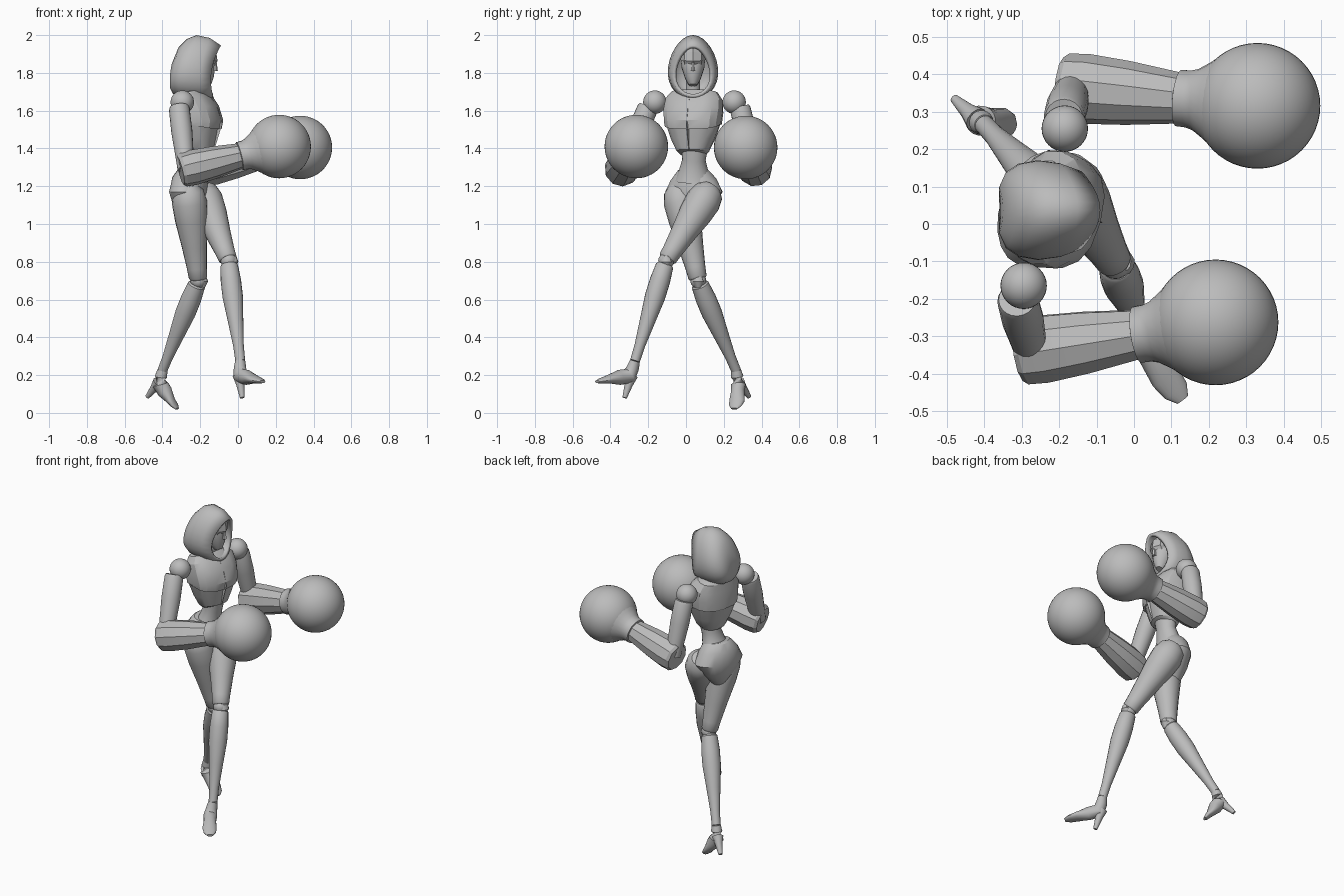
import bpy, bmesh
from math import sin, cos, pi, radians
from mathutils import Vector

cube = bpy.data.objects.get("Cube")
if cube:
    bpy.data.objects.remove(cube)

grey = bpy.data.materials.new("plain grey")
grey.use_nodes = True
GREY = (0.5, 0.5, 0.5, 1)
grey.diffuse_color = GREY
grey.node_tree.nodes["Principled BSDF"].inputs["Base Color"].default_value = GREY


def skin(name, rings, angle=35, thick=0, cap=True):
    """Join equal rings of points into one surface."""
    bm = bmesh.new()
    loops = [[bm.verts.new(p) for p in r] for r in rings]
    n = len(loops[0])
    for lo, hi in zip(loops, loops[1:]):
        for i in range(n):
            j = (i + 1) % n
            bm.faces.new((lo[i], lo[j], hi[j], hi[i]))
    bm.faces.new(loops[0][::-1])
    if cap:
        bm.faces.new(loops[-1])
    bmesh.ops.recalc_face_normals(bm, faces=bm.faces)
    mesh = bpy.data.meshes.new(name)
    bm.to_mesh(mesh)
    bm.free()
    mesh.materials.append(grey)
    ob = bpy.data.objects.new(name, mesh)
    bpy.context.collection.objects.link(ob)
    if thick:
        mod = ob.modifiers.new("shell", "SOLIDIFY")
        mod.thickness = thick
    bpy.ops.object.select_all(action="DESELECT")
    ob.select_set(True)
    bpy.context.view_layer.objects.active = ob
    bpy.ops.object.shade_smooth_by_angle(angle=radians(angle))
    return ob


def tube(name, sections, hint=(1, 0, 0), sides=20, power=1.0, angle=35):
    """Sweep ellipses (point, radius along hint, radius across) along a path."""
    pts = [Vector(s[0]) for s in sections]
    rings = []
    for k, s in enumerate(sections):
        t = (pts[min(k + 1, len(pts) - 1)] - pts[max(k - 1, 0)]).normalized()
        a = Vector(hint)
        a = (a - t * a.dot(t)).normalized()
        b = t.cross(a)
        ra, rb = s[1], s[-1]
        ring = []
        for i in range(sides):
            c, d = cos(2 * pi * i / sides), sin(2 * pi * i / sides)
            c, d = (abs(v) ** power * (1 if v > 0 else -1) for v in (c, d))
            ring.append(pts[k] + a * ra * c + b * rb * d)
        rings.append(ring)
    return skin(name, rings, angle)


def limb(name, p, q, profile, **kw):
    """Straight limb from p to q with (fraction, radius) profile."""
    p, q = Vector(p), Vector(q)
    return tube(name, [(p.lerp(q, t), r) for t, r in profile], **kw)


def ball(name, centre, radius, seg=32):
    c = Vector(centre)
    bpy.ops.mesh.primitive_uv_sphere_add(segments=seg, ring_count=seg // 2, radius=radius, location=c)
    ob = bpy.context.object
    ob.name = name
    ob.data.materials.append(grey)
    bpy.ops.object.shade_smooth()
    return ob


def body(name, origin, yaw, rows, **kw):
    """Stacked body rings: height, forward shift, depth, half width."""
    f = Vector((cos(radians(yaw)), sin(radians(yaw)), 0))
    o = Vector(origin)
    return tube(name, [(o + f * s + Vector((0, 0, z)), d, w) for z, s, d, w in rows], hint=f, **kw)


# Hood: open egg shell facing +x; rows are top x, top z, bottom x, bottom z, half width
HEAD_Y = 0.037
hood_rows = [(-.357, 1.80, -.358, 1.76, .015), (-.35, 1.85, -.36, 1.72, .06),
             (-.315, 1.935, -.345, 1.69, .10), (-.27, 1.98, -.31, 1.67, .123),
             (-.22, 2.0, -.25, 1.66, .132), (-.15, 1.985, -.19, 1.66, .124),
             (-.09, 1.945, -.13, 1.67, .104)]
hood = []
for k, (xt, zt, xb, zb, w) in enumerate(hood_rows):
    ring = []
    for i in range(28):
        a = 2 * pi * i / 28
        m = (1 + cos(a)) / 2
        dent = .03 * sin(a) ** 2 * k / 6
        ring.append((xb + (xt - xb) * m - dent, HEAD_Y + w * sin(a) * (1 - .16 * cos(a)),
                     zb + (zt - zb) * m))
    hood.append(ring)
skin("hood", hood, 40, thick=.018, cap=False)

# Face, brow mask and neck
body("face", (-.2, HEAD_Y, 0), 0, [(1.735, .035, .025, .022), (1.77, .025, .05, .042), (1.83, .01, .068, .062),
     (1.88, .005, .068, .066), (1.93, 0, .05, .05), (1.95, 0, .02, .02)], sides=14)
body("brow_mask", (-.2, HEAD_Y, 0), 0, [(1.862, .012, .066, .06), (1.87, .02, .072, .066), (1.90, .016, .07, .062),
     (1.935, .01, .045, .03)], sides=8, angle=20)
body("nose_ridge", (-.125, HEAD_Y, 0), 0, [(1.81, 0, .018, .014), (1.875, 0, .01, .007)], sides=6)
tube("neck", [((-.24, .04, 1.66), .05), ((-.225, .037, 1.71), .038), ((-.215, .037, 1.78), .038)])

# Torso, turned slightly to the right
CHEST = (-.24, .045, 0)
body("chest_plate", CHEST, -15, [(1.525, .032, .118, .148), (1.535, .034, .123, .153), (1.60, .022, .112, .16),
     (1.655, .005, .09, .155), (1.695, -.01, .066, .125), (1.71, -.01, .04, .07)], sides=16, power=.8, angle=25)
body("ribcage", CHEST, -15, [(1.37, .045, .058, .068), (1.385, .04, .075, .086), (1.45, .034, .095, .118),
     (1.53, .03, .115, .146)], sides=16, power=.85, angle=25)
body("sternum_ridge", CHEST, -15, [(1.40, .10, .02, .008), (1.53, .142, .02, .008), (1.60, .122, .02, .008),
     (1.66, .085, .02, .008)], sides=4)
tube("abdomen", [((-.235, .04, 1.23), .08, .1), ((-.225, .04, 1.28), .062, .078), ((-.21, .042, 1.34), .055, .062),
     ((-.2, .045, 1.42), .06, .075)])

# Pelvis with a raised belt edge
PELVIS = (-.255, .04, 0)
body("pelvis", PELVIS, -19, [(1.0, .0, .03, .025), (1.04, 0, .06, .055), (1.10, 0, .085, .115), (1.17, -.005, .098, .158),
     (1.235, 0, .09, .125), (1.27, .01, .075, .095), (1.285, .012, .062, .082)], sides=20, angle=30)

# Legs: hip, knee, ankle, heel base, heel tip, ball of foot, toe
legs = {
    "left": ((-.185, .115, 1.16), (-.05, -.105, .805), (.012, -.27, .275),
             (.0, -.28, .2), (.022, -.325, .08), (.085, -.41, .178), (.13, -.47, .165)),
    "right": ((-.262, -.035, 1.16), (-.21, .065, .70), (-.40, .265, .225),
              (-.425, .28, .17), (-.48, .335, .085), (-.355, .27, .065), (-.322, .255, .022)),
}
for side, (hip, knee, ankle, heel, tip, sole, toe) in legs.items():
    limb(side + "_thigh", hip, knee, [(-.1, .05), (-.03, .08), (.1, .093), (.3, .087), (.6, .067),
                                      (.85, .053), (.96, .049), (.98, .042)])
    ball(side + "_knee", knee, .042, 24)
    limb(side + "_shin", knee, ankle, [(.035, .04), (.05, .047), (.2, .054), (.36, .054), (.6, .041),
                                       (.85, .028), (1, .026)])
    kneecap = Vector(knee) + Vector((.022, 0, -.005))
    body(side + "_kneecap", kneecap, -20, [(-.035, 0, .012, .014), (0, 0, .03, .033), (.03, 0, .02, .022)], sides=10)
    # High-heeled foot
    a, h, s, e = (Vector(v) for v in (ankle, heel, sole, toe))
    fore = (e - h).normalized()
    tube(side + "_foot", [(a, .027), (a.lerp(h, .5) + fore * .008, .033), (h + fore * .025, .042, .04),
                          (h.lerp(s, .55), .04, .036), (s, .022, .042), (s.lerp(e, .6), .015, .036),
                          (e, .008, .018)], hint=(0, 0, 1))
    limb(side + "_heel", h + fore * .01, tip, [(0, .034), (.4, .022), (1, .012)], sides=12)

# Arms: shoulder, upper arm start, elbow, glove centre
arms = {
    "left": ((-.185, .255, 1.645), (-.187, .285, 1.62), (-.165, .365, 1.29), (.33, .316, 1.405)),
    "right": ((-.295, -.165, 1.645), (-.312, -.2, 1.62), (-.275, -.34, 1.29), (.218, -.263, 1.41)),
}
for side, (shoulder, top, elbow, glove) in arms.items():
    ball(side + "_shoulder", shoulder, .062)
    limb(side + "_upper_arm", top, elbow, [(0, .05), (.04, .055), (.4, .056), (.8, .048), (1, .045)])
    limb(side + "_forearm", elbow, glove, [(-.06, .078), (-.03, .09), (.08, .094), (.3, .086), (.62, .066)],
         sides=10, angle=25)
    # Round glove with a flared cuff
    ball(side + "_glove", glove, .168, 48)
    limb(side + "_glove_cuff", elbow, glove, [(.57, .066), (.575, .076), (.63, .077), (.67, .083), (.73, .103), (.8, .13)],
         sides=24)
